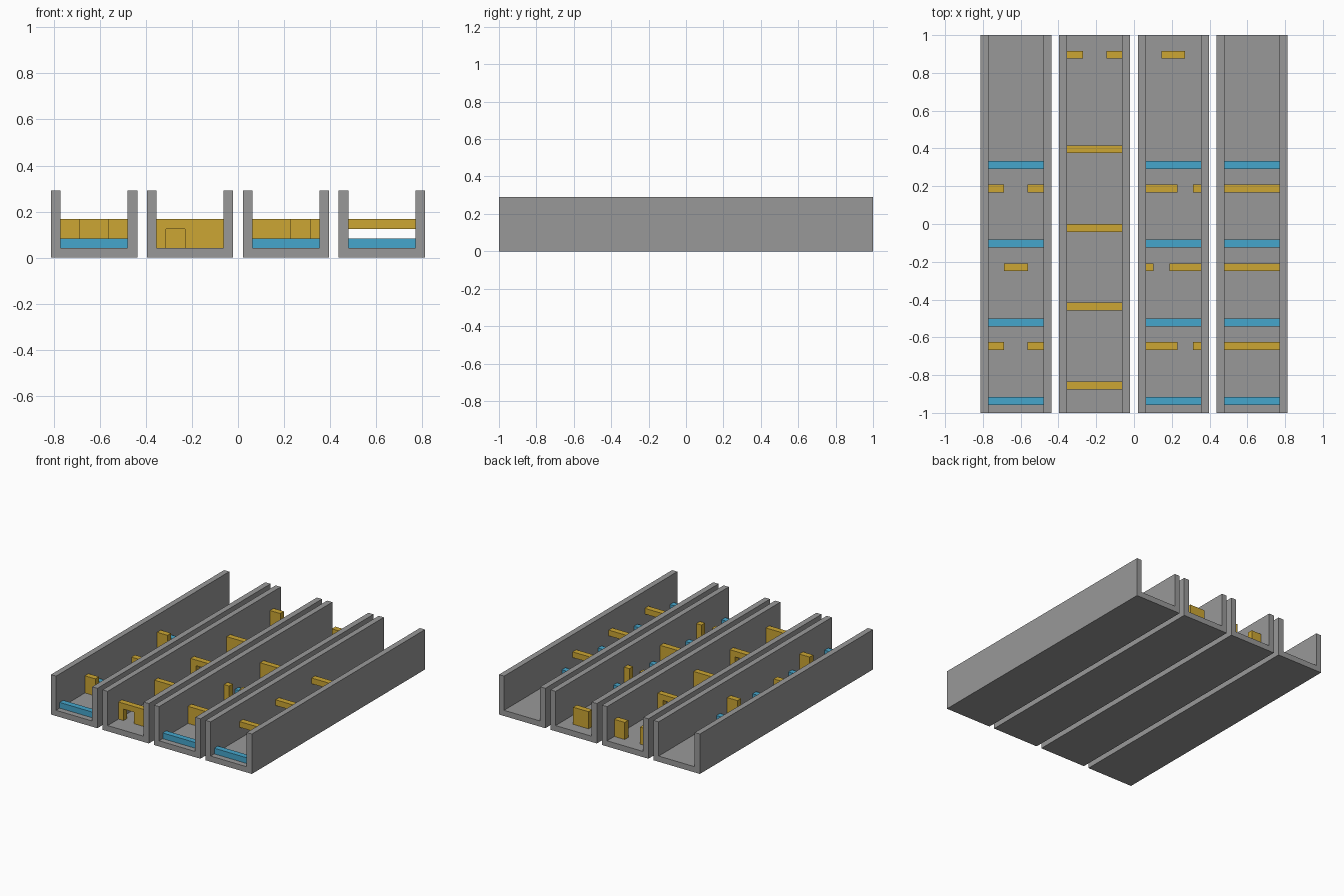
import bpy
import bmesh

cube = bpy.data.objects.get("Cube")
if cube:
    bpy.data.objects.remove(cube, do_unlink=True)

U = 1 / 24                      # modelling grid: one wall thickness
HALF_LENGTH = 24
WIDTH, HEIGHT, PITCH = 9, 7, 10
INNER = WIDTH - 2               # clear width between the walls


def make_material(name, rgb):
    mat = bpy.data.materials.new(name)
    mat.use_nodes = True
    color = (*rgb, 1)
    mat.diffuse_color = color
    mat.node_tree.nodes["Principled BSDF"].inputs["Base Color"].default_value = color
    return mat


GREY = make_material("grey concrete", (0.318, 0.318, 0.318))
GOLD = make_material("gold obstacle", (0.604, 0.38, 0.033))
BLUE = make_material("blue hurdle", (0.06, 0.38, 0.604))


def prism(name, profile, x, y, depth, mat):
    """Extrude an x-z profile along y; all values in grid units."""
    bm = bmesh.new()
    face = bm.faces.new([bm.verts.new(((x + px) * U, y * U, pz * U)) for px, pz in profile])
    grown = bmesh.ops.extrude_face_region(bm, geom=[face])
    verts = [g for g in grown["geom"] if isinstance(g, bmesh.types.BMVert)]
    bmesh.ops.translate(bm, verts=verts, vec=(0, depth * U, 0))
    bmesh.ops.recalc_face_normals(bm, faces=bm.faces)
    mesh = bpy.data.meshes.new(name)
    bm.to_mesh(mesh)
    bm.free()
    mesh.materials.append(mat)
    obj = bpy.data.objects.new(name, mesh)
    bpy.context.scene.collection.objects.link(obj)
    return obj


def bar(name, lane, start, end, y, bottom, top, mat):
    """Block across a lane, between two offsets from its left inner wall."""
    profile = [(start, bottom), (end, bottom), (end, top), (start, top)]
    prism(name, profile, inner_x(lane), y, 1, mat)


def gate(lane, door, y):
    """Full-width wall with a small doorway at floor level."""
    profile = [(0, 1), (door, 1), (door, 3), (door + 2, 3), (door + 2, 1),
               (INNER, 1), (INNER, 4), (0, 4)]
    prism("doorway_wall", profile, inner_x(lane), y, 1, GOLD)


def lane_x(lane):
    return (lane - 1.5) * PITCH - WIDTH / 2


def inner_x(lane):
    return lane_x(lane) + 1


# Four U-shaped lanes
CHANNEL = [(0, 0), (WIDTH, 0), (WIDTH, HEIGHT), (WIDTH - 1, HEIGHT),
           (WIDTH - 1, 1), (1, 1), (1, HEIGHT), (0, HEIGHT)]
for lane in range(4):
    prism("lane_channel", CHANNEL, lane_x(lane), -HALF_LENGTH, 2 * HALF_LENGTH, GREY)

# Low hurdles
for lane in (0, 2, 3):
    for y in range(-23, 8, 10):
        bar("low_hurdle", lane, 0, INNER, y, 1, 2, BLUE)

# Standing blocks: open sides, open middle, or offset gaps
SIDES, MIDDLE = [(0, 2), (5, 7)], [(2, 5)]
GAP_RIGHT, GAP_LEFT = [(0, 4), (6, 7)], [(0, 1), (3, 7)]
ROWS = [(0, -16, SIDES), (0, -6, MIDDLE), (0, 4, SIDES),
        (1, 21, SIDES), (2, 21, MIDDLE),
        (2, -16, GAP_RIGHT), (2, -6, GAP_LEFT), (2, 4, GAP_RIGHT)]
for lane, y, spans in ROWS:
    for start, end in spans:
        bar("standing_block", lane, start, end, y, 1, 4, GOLD)

# Walls with doorways on alternating sides
for i in range(4):
    gate(1, 4 if i % 2 else 1, -21 + 10 * i)

# Raised crossbars
for y in (-16, -6, 4):
    bar("raised_crossbar", 3, 0, INNER, y, 3, 4, GOLD)
